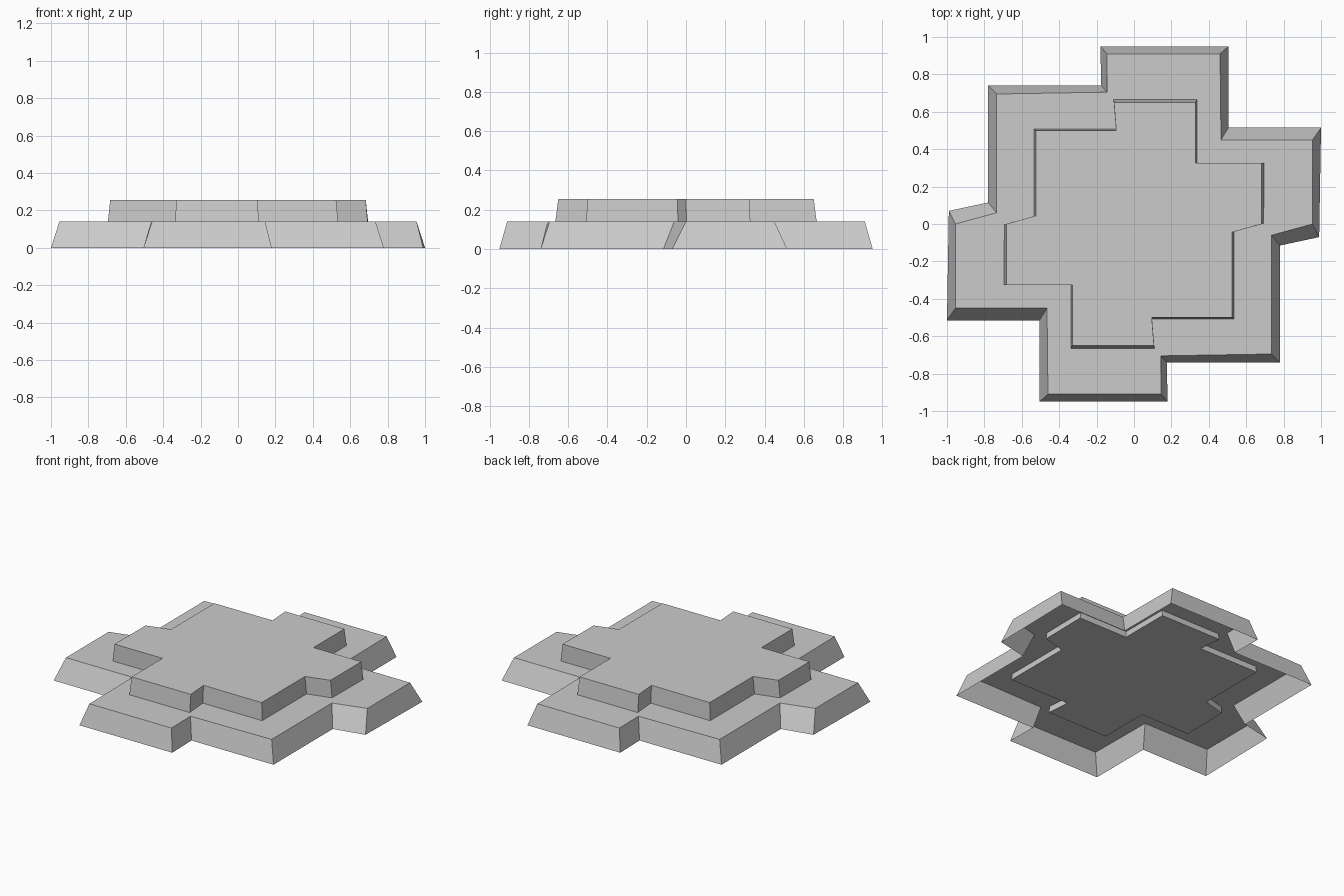
import bpy
import bmesh

cube = bpy.data.objects.get("Cube")
if cube:
    bpy.data.objects.remove(cube, do_unlink=True)

# Single pale grey for everything
grey = bpy.data.materials.new("pale_grey")
grey.use_nodes = True
color = (0.6, 0.6, 0.6, 1)
grey.diffuse_color = color
grey.node_tree.nodes["Principled BSDF"].inputs["Base Color"].default_value = color


def full_outline(half):
    """Complete a clockwise outline by turning its half through 180 degrees."""
    return half + [(-x, -y) for x, y in half]


def make_tier(name, low, high, z_low, z_high, closed):
    """Stepped slab with sloping walls, a flat top and an optional underside."""
    bm = bmesh.new()
    bottom = [bm.verts.new((x, y, z_low)) for x, y in full_outline(low)]
    top = [bm.verts.new((x, y, z_high)) for x, y in full_outline(high)]
    for i in range(len(top)):
        j = (i + 1) % len(top)
        bm.faces.new((bottom[i], top[i], top[j], bottom[j]))
    bm.faces.new(top[::-1])
    if closed:
        bm.faces.new(bottom)
    mesh = bpy.data.meshes.new(name)
    bm.to_mesh(mesh)
    bm.free()
    mesh.materials.append(grey)
    obj = bpy.data.objects.new(name, mesh)
    bpy.context.collection.objects.link(obj)
    return obj


# Wide lower tier, open underneath
base_low = [(-.18, .95), (.505, .95), (.505, .515), (1, .515),
            (.99, -.07), (.78, -.115), (.78, -.74), (.175, -.74)]
base_high = [(-.145, .91), (.46, .91), (.465, .45), (.955, .45),
             (.955, 0), (.735, -.06), (.735, -.695), (.143, -.705)]
make_tier("lower_tier", base_low, base_high, 0, .14, False)

# Closed upper block, sunk slightly through the lower tier
block_low = [(-.11, .67), (.338, .67), (.338, .328), (.7, .328),
             (.696, .003), (.538, -.04), (.538, -.512), (.097, -.512)]
block_high = [(-.107, .65), (.33, .65), (.33, .325), (.683, .325),
              (.683, 0), (.525, -.044), (.525, -.5), (.095, -.5)]
make_tier("upper_block", block_low, block_high, .1, .255, True)
